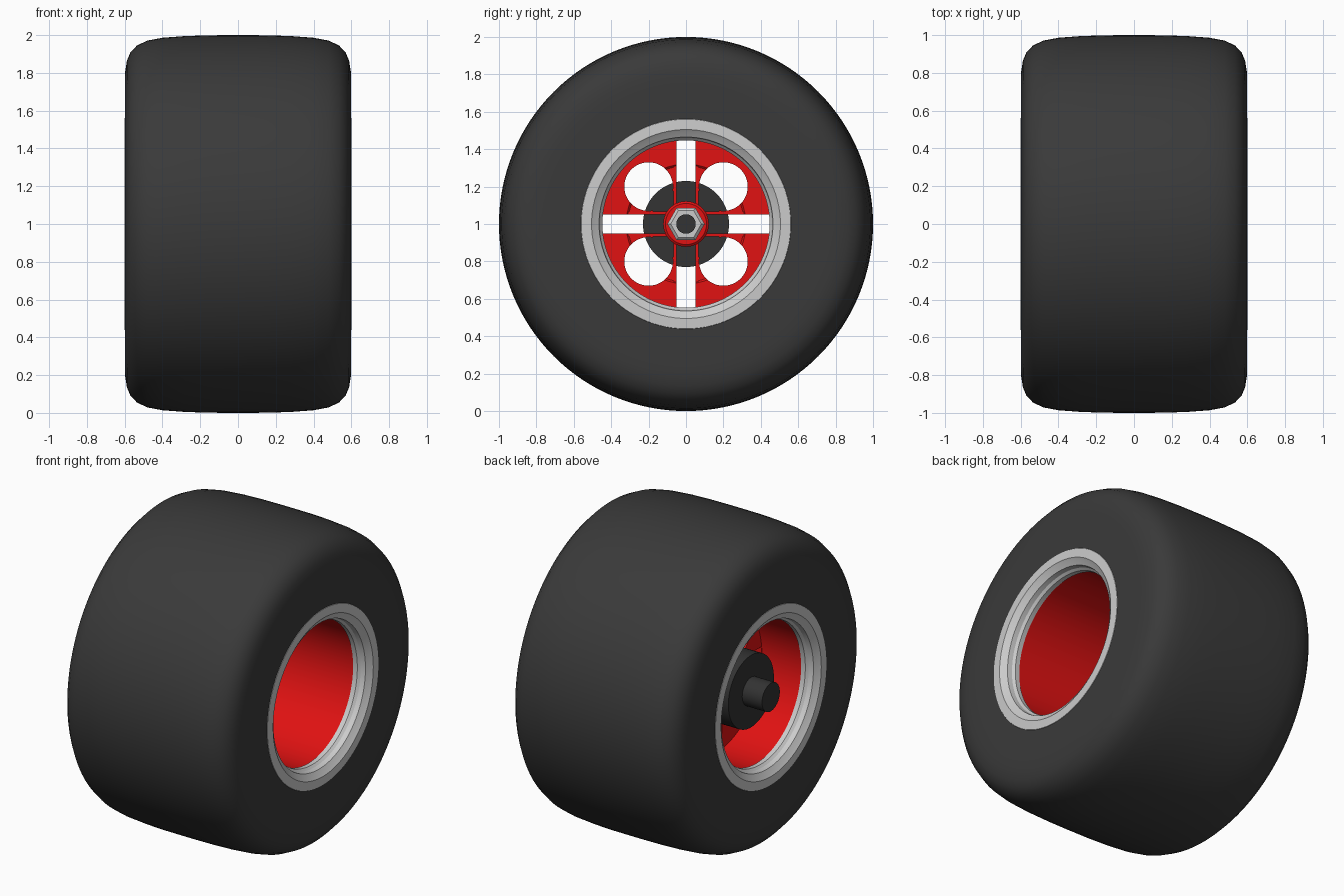
import bpy, bmesh, math
from mathutils import Matrix

if "Cube" in bpy.data.objects:
    bpy.data.objects.remove(bpy.data.objects["Cube"])


def material(name, color):
    m = bpy.data.materials.new(name)
    m.diffuse_color = (*color, 1)
    m.use_nodes = True
    m.node_tree.nodes["Principled BSDF"].inputs["Base Color"].default_value = m.diffuse_color
    return m


RUBBER = material("rubber", (0.042, 0.042, 0.042))
DARK = material("dark_metal", (0.033, 0.033, 0.033))
RED = material("red_paint", (0.75, 0.006, 0.006))
CZ = 1.0  # axle height


def finish(name, bm, mat=None, smooth=True):
    bmesh.ops.recalc_face_normals(bm, faces=bm.faces[:])
    me = bpy.data.meshes.new(name)
    bm.to_mesh(me)
    bm.free()
    ob = bpy.data.objects.new(name, me)
    bpy.context.collection.objects.link(ob)
    ob.location.z = CZ
    if mat:
        me.materials.append(mat)
    if smooth:
        bpy.ops.object.select_all(action='DESELECT')
        bpy.context.view_layer.objects.active = ob
        ob.select_set(True)
        bpy.ops.object.shade_smooth_by_angle(angle=math.radians(30))
    return ob


def lathe(name, profile, mat=None, n=96, smooth=True):
    """Spin a closed (x, radius) profile around the x axis."""
    bm = bmesh.new()
    rings = []
    for i in range(n):
        a = 2 * math.pi * i / n
        rings.append([bm.verts.new((x, r * math.cos(a), r * math.sin(a))) for x, r in profile])
    k = len(profile)
    for i in range(n):
        p, q = rings[i], rings[(i + 1) % n]
        for j in range(k):
            bm.faces.new((p[j], p[(j + 1) % k], q[(j + 1) % k], q[j]))
    bmesh.ops.remove_doubles(bm, verts=bm.verts[:], dist=1e-5)
    return finish(name, bm, mat, smooth)


def add_box(bm, x0, x1, y0, y1, z0, z1, rot):
    m = (Matrix.Rotation(rot, 4, 'X')
         @ Matrix.Translation(((x0 + x1) / 2, (y0 + y1) / 2, (z0 + z1) / 2))
         @ Matrix.Diagonal((x1 - x0, y1 - y0, z1 - z0, 1)))
    bmesh.ops.create_cube(bm, size=1, matrix=m)


def cylinder_cutter(name, y, z, r):
    bm = bmesh.new()
    m = Matrix.Translation((-0.15, y, z)) @ Matrix.Rotation(math.pi / 2, 4, 'Y')
    bmesh.ops.create_cone(bm, cap_ends=True, segments=48, radius1=r, radius2=r, depth=0.5, matrix=m)
    return finish(name, bm, smooth=False)


def cut(ob, cutter):
    cutter.hide_render = True
    cutter.hide_set(True)
    mod = ob.modifiers.new("cut", 'BOOLEAN')
    mod.operation = 'DIFFERENCE'
    mod.solver = 'EXACT'
    mod.object = cutter


# Tyre: slightly crowned tread with rounded shoulders
half = [(0.0, 1.0), (0.15, 0.999), (0.28, 0.995), (0.40, 0.986), (0.48, 0.971),
        (0.535, 0.945), (0.57, 0.908), (0.588, 0.865), (0.597, 0.81), (0.598, 0.75), (0.598, 0.545)]
lathe("tyre", [(-x, r) for x, r in reversed(half[1:])] + half, RUBBER, n=128)

# Grey rim lips, one on each side
lip = [(0.590, 0.567), (0.600, 0.560), (0.602, 0.505), (0.594, 0.495), (0.575, 0.465),
       (0.545, 0.460), (0.530, 0.447), (0.500, 0.447), (0.500, 0.540), (0.590, 0.540)]
for s, side in ((1, "outer"), (-1, "inner")):
    lathe("rim_lip_" + side, [(s * x, r) for x, r in lip])

# Red wheel barrel
lathe("barrel", [(-0.53, 0.452), (0.53, 0.452), (0.53, 0.47), (-0.53, 0.47)], RED)

# Wheel disc with stepped face, round holes and radial slots
disc = lathe("wheel_disc", [(-0.22, 0.19), (-0.13, 0.19), (-0.13, 0.31), (-0.12, 0.32),
                            (-0.12, 0.455), (-0.22, 0.455)], RED)
for i, (y, z) in enumerate([(0.2, 0.2), (-0.2, 0.2), (-0.2, -0.2), (0.2, -0.2)]):
    cut(disc, cylinder_cutter("hole_cutter_%d" % i, y, z, 0.13))
for i in range(2):
    bm = bmesh.new()
    add_box(bm, -0.4, 0.1, -0.448, 0.448, -0.05, 0.05, i * math.pi / 2)
    cut(disc, finish("slot_cutter_%d" % i, bm, smooth=False))

# Thin ribs flanking each slot, joined to the centre boss
bm = bmesh.new()
for i in range(4):
    for s in (-1, 1):
        add_box(bm, -0.21, -0.125, 0.06, 0.45, s * 0.059 - 0.008, s * 0.059 + 0.008, i * math.pi / 2)
finish("slot_ribs", bm, RED, smooth=False)
lathe("centre_boss", [(-0.22, 0), (-0.22, 0.122), (-0.12, 0.122), (-0.11, 0.11), (-0.11, 0)], RED, n=48)

# Hexagonal nut with bored collar and axle end
lathe("wheel_nut", [(-0.12, 0.05), (-0.12, 0.1), (-0.06, 0.1), (-0.045, 0.082), (-0.045, 0.05)],
      n=6, smooth=False)
lathe("axle_end", [(-0.12, 0), (-0.12, 0.052), (-0.03, 0.052), (-0.03, 0)], DARK, n=32)

# Inboard hub drum and axle stub
lathe("hub_drum", [(-0.215, 0), (-0.215, 0.23), (-0.46, 0.23), (-0.46, 0)], DARK, n=64)
lathe("axle_stub", [(-0.45, 0), (-0.45, 0.09), (-0.60, 0.09), (-0.60, 0)], DARK, n=32)
